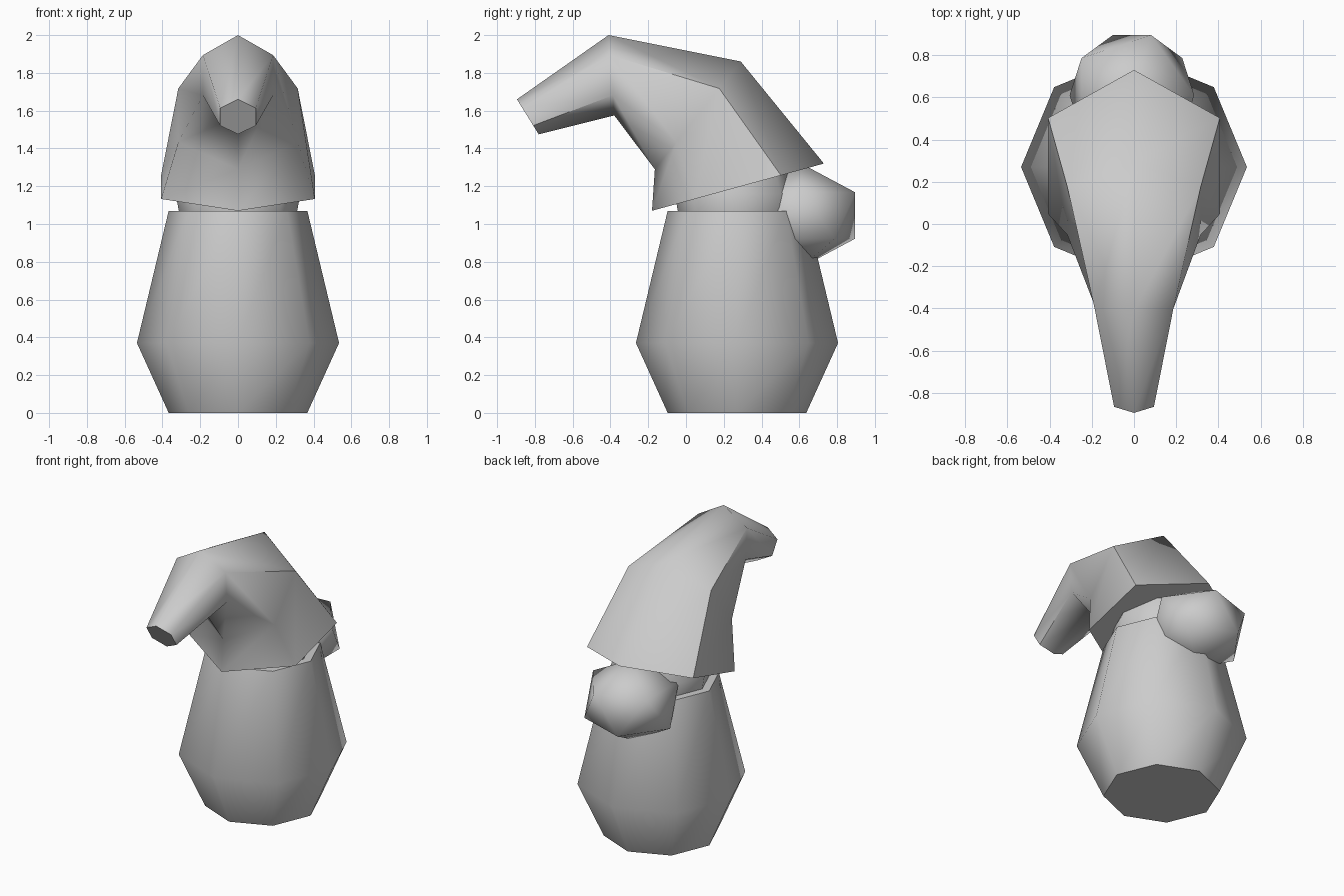
import bpy
from math import radians, sin, cos, pi
from mathutils import Vector

if "Cube" in bpy.data.objects:
    bpy.data.objects.remove(bpy.data.objects["Cube"])


def finish(obj):
    bpy.ops.object.select_all(action='DESELECT')
    obj.select_set(True)
    bpy.context.view_layer.objects.active = obj
    bpy.ops.object.shade_smooth_by_angle(angle=radians(60))


def loft(name, rings):
    """Skin equal-length rings of points and cap both ends."""
    n = len(rings[0])
    verts = [p for ring in rings for p in ring]
    faces = [tuple(reversed(range(n))),
             tuple(range(len(verts) - n, len(verts)))]
    for r in range(len(rings) - 1):
        for i in range(n):
            j = (i + 1) % n
            faces.append((r * n + i, r * n + j, (r + 1) * n + j, (r + 1) * n + i))
    mesh = bpy.data.meshes.new(name)
    mesh.from_pydata(verts, [], faces)
    obj = bpy.data.objects.new(name, mesh)
    bpy.context.collection.objects.link(obj)
    finish(obj)
    return obj


def flat_ring(radius, z, y=0.27, n=8):
    return [Vector((radius * cos(2 * pi * i / n), y + radius * sin(2 * pi * i / n), z))
            for i in range(n)]


def tilted_ring(back, front, width, n=6):
    """Ring in a tilted plane, given its back and front (y, z) ends."""
    a, b = Vector((0, *back)), Vector((0, *front))
    mid, half = (a + b) / 2, (a - b) / 2
    return [mid + half * sin(2 * pi * i / n + pi / 2)
            + Vector((width * cos(2 * pi * i / n + pi / 2), 0, 0)) for i in range(n)]


# Barrel-shaped body
loft("body", [flat_ring(0.367, 0), flat_ring(0.535, 0.37), flat_ring(0.367, 1.07)])

# Head, mostly hidden under the hat
loft("head", [flat_ring(0.31, 1.05), flat_ring(0.33, 1.16), flat_ring(0.25, 1.35)])

# Drooping six-sided hat
loft("hat", [
    tilted_ring((0.73, 1.32), (-0.18, 1.07), 0.47),
    tilted_ring((0.29, 1.86), (-0.165, 1.29), 0.365),
    tilted_ring((-0.41, 2.0), (-0.38, 1.575), 0.215),
    tilted_ring((-0.895, 1.66), (-0.78, 1.475), 0.109),
])

# Big round nose
bpy.ops.mesh.primitive_ico_sphere_add(subdivisions=1, radius=1, location=(-0.01, 0.61, 1.045))
nose = bpy.context.object
nose.name = "nose"
nose.scale = (0.33, 0.335, 0.275)
bpy.ops.object.transform_apply(location=False, rotation=False, scale=True)
finish(nose)
